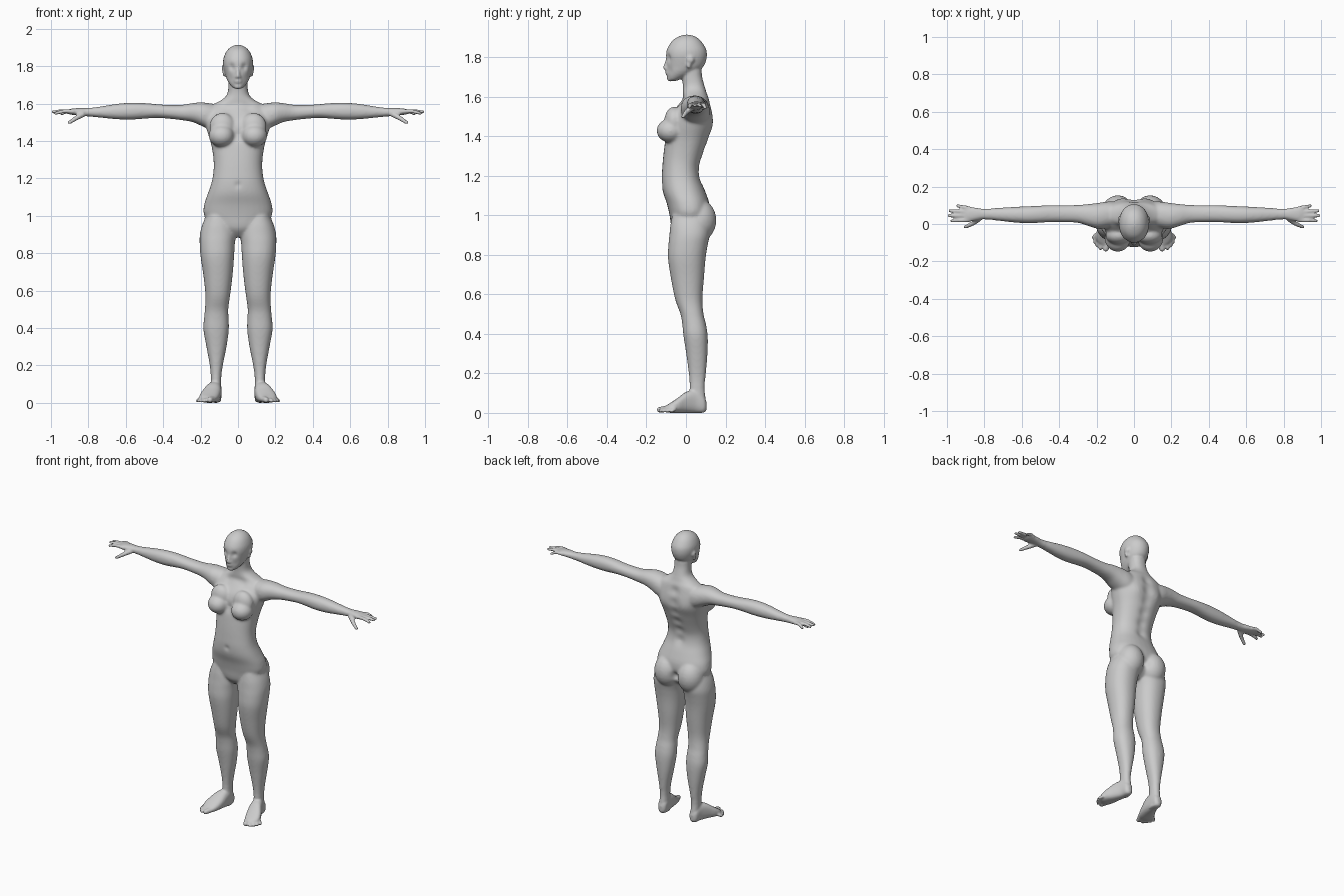
import bpy, bmesh
from math import cos, sin, pi, tau, exp, copysign
from mathutils import Vector

bm = bmesh.new()


def spline(pts, steps):
    """Smoothly interpolate tuples with a Catmull-Rom spline."""
    out = []
    for i in range(len(pts) - 1):
        four = (pts[max(i - 1, 0)], pts[i], pts[i + 1], pts[min(i + 2, len(pts) - 1)])
        for k in range(steps):
            t = k / steps
            out.append([0.5 * (2 * b + (c - a) * t + (2 * a - 5 * b + 4 * c - d) * t * t
                               + (3 * b - a - 3 * c + d) * t ** 3) for a, b, c, d in zip(*four)])
    return out + [list(pts[-1])]


def shell(rings, mirror):
    """Closed skin over rings of points, optionally with a mirrored twin."""
    n = len(rings[0])
    for side in ((1, -1) if mirror else (1,)):
        rows = [[bm.verts.new((x * side, y, z)) for x, y, z in ring] for ring in rings]
        for r, q in zip(rows, rows[1:]):
            for i in range(n):
                bm.faces.new((r[i], r[(i + 1) % n], q[(i + 1) % n], q[i]))
        bm.faces.new(rows[0])
        bm.faces.new(rows[-1])


def loft(stations, order, mirror=True, power=2.2, n=32):
    """Stations are (t, a_min, a_max, b_min, b_max); order maps (t, a, b) to xyz."""
    rings = []
    for t, a0, a1, b0, b1 in spline(stations, 4):
        ring = []
        for i in range(n):
            c, s = cos(tau * i / n), sin(tau * i / n)
            a = (a0 + a1) / 2 + (a1 - a0) / 2 * copysign(abs(c) ** (2 / power), c)
            b = (b0 + b1) / 2 + (b1 - b0) / 2 * copysign(abs(s) ** (2 / power), s)
            ring.append([(t, a, b)[k] for k in order])
        rings.append(ring)
    shell(rings, mirror)


def blob(centre, radii, n=24):
    """Ellipsoid, mirrored when it is off the centre line."""
    (x, y, z), (rx, ry, rz) = centre, radii
    angles = [pi * (j + .3) / (n // 2 + .6) - pi / 2 for j in range(n // 2 + 1)]
    shell([[(x + rx * cos(f) * cos(tau * i / n), y + ry * cos(f) * sin(tau * i / n), z + rz * sin(f))
            for i in range(n)] for f in angles], x != 0)


def digit(*pts):
    """Rounded tapering finger or toe through (x, y, z, r) points."""
    path = [(Vector(p[:3]), p[3]) for p in spline(pts, 4)]
    d = (path[-1][0] - path[0][0]).normalized()
    u = d.orthogonal().normalized()
    w = d.cross(u)
    tip, r = path[-1]
    path += [(tip + d * r * sin(f), r * cos(f)) for f in (.4, .8, 1.2, 1.45)]
    shell([[c + r * (u * cos(tau * i / 12) + w * sin(tau * i / 12)) for i in range(12)]
           for c, r in path], pts[0][0] != 0)


# Torso and neck: z, half width, front y, back y
torso = [(.885, .03, -.03, .05), (.93, .12, -.07, .10), (1.0, .18, -.083, .118),
         (1.06, .181, -.097, .118), (1.12, .161, -.117, .098), (1.18, .141, -.123, .075),
         (1.24, .131, -.12, .069), (1.30, .131, -.115, .085), (1.38, .143, -.105, .113),
         (1.45, .164, -.095, .131), (1.51, .178, -.075, .134), (1.555, .172, -.042, .126),
         (1.59, .14, -.016, .117), (1.612, .10, -.016, .107), (1.635, .069, -.016, .10),
         (1.66, .055, -.016, .092), (1.70, .051, -.02, .082), (1.74, .051, -.02, .078),
         (1.78, .045, -.01, .07)]
loft([(z, -w, w, f, b) for z, w, f, b in torso], (1, 2, 0), False, 2.3)

# Head
head = [(1.68, .018, -.086, -.05), (1.69, .033, -.092, -.025), (1.71, .049, -.095, .02),
        (1.73, .060, -.096, .055), (1.75, .067, -.097, .086), (1.78, .075, -.099, .101),
        (1.81, .080, -.101, .106), (1.84, .078, -.096, .102), (1.87, .067, -.08, .085),
        (1.89, .053, -.062, .068), (1.905, .034, -.036, .046), (1.914, .01, -.01, .018)]
loft([(z, -w, w, f, b) for z, w, f, b in head], (1, 2, 0), False, 2.1)

# Nose, lips, chin, ears
digit((0, -.094, 1.797, .006), (0, -.101, 1.77, .008), (0, -.107, 1.748, .0105))
blob((.011, -.098, 1.742), (.008, .01, .007))
blob((0, -.094, 1.724), (.022, .011, .005))
blob((0, -.093, 1.714), (.02, .011, .006))
blob((0, -.08, 1.692), (.024, .017, .015))
blob((.077, .022, 1.788), (.010, .019, .021))
blob((.074, .014, 1.763), (.009, .012, .02))

# Breasts and buttocks
blob((.087, -.078, 1.428), (.07, .071, .061))
blob((.083, -.06, 1.475), (.07, .05, .075))
blob((.086, .068, .975), (.086, .086, .105))

# Arms: x, range in y, range in z
loft([(.06, 0, .11, 1.47, 1.58), (.13, -.02, .12, 1.455, 1.598), (.19, -.026, .113, 1.478, 1.606),
      (.24, -.012, .107, 1.5, 1.603), (.30, .006, .102, 1.511, 1.593), (.38, .01, .1, 1.52, 1.593),
      (.44, .01, .1, 1.523, 1.597), (.50, .007, .098, 1.519, 1.603), (.57, .004, .095, 1.514, 1.605),
      (.65, .009, .091, 1.516, 1.598), (.73, .018, .086, 1.524, 1.585), (.80, .025, .081, 1.531, 1.576),
      (.84, .02, .086, 1.535, 1.576), (.88, .012, .092, 1.539, 1.574), (.905, .012, .093, 1.543, 1.569),
      (.915, .02, .085, 1.547, 1.565)], (0, 1, 2))

# Fingers and thumb
for y0, y1, tip, z1 in ((.021, .017, .975, 1.548), (.043, .045, .99, 1.556),
                        (.064, .071, .985, 1.555), (.084, .097, .943, 1.545)):
    digit((.88, y0, 1.557, .0115), ((.88 + tip) / 2, (y0 + y1) / 2, 1.559, .0105), (tip, y1, z1, .009))
digit((.825, .03, 1.545, .016), (.868, .0, 1.52, .0125), (.902, -.016, 1.498, .0095))

# Legs: z, range in x, range in y
loft([(1.0, .04, .17, -.07, .11), (.95, .02, .192, -.079, .118), (.9, .011, .204, -.084, .12),
      (.85, .017, .205, -.089, .11), (.78, .021, .2, -.091, .099), (.68, .029, .185, -.076, .091),
      (.575, .042, .174, -.055, .083), (.5, .052, .177, -.028, .089), (.45, .05, .182, -.019, .101),
      (.39, .049, .185, -.013, .11), (.3, .061, .169, .001, .109), (.2, .081, .151, .014, .101),
      (.13, .09, .145, .019, .094), (.08, .089, .145, .015, .098), (.04, .088, .145, .01, .101),
      (.004, .092, .14, .02, .096)], (1, 2, 0))

# Feet: y, range in x, range in z
loft([(.104, .105, .13, .015, .055), (.09, .09, .145, .001, .085), (.05, .087, .155, 0, .115),
      (0, .089, .178, 0, .106), (-.04, .096, .2, 0, .077), (-.075, .107, .207, 0, .053),
      (-.1, .118, .192, .003, .038), (-.115, .125, .165, .006, .03)], (1, 0, 2), power=2.5)

# Toes
for x0, y0, x1, y1, r in ((.138, -.1, .15, -.133, .0155), (.165, -.1, .18, -.13, .0105),
                          (.181, -.09, .198, -.115, .010), (.194, -.075, .211, -.095, .010),
                          (.203, -.055, .218, -.072, .0095)):
    digit((x0, y0, .02, r * 1.1), (x1, y1, r, r))

# Fuse all parts into one continuous skin
bmesh.ops.recalc_face_normals(bm, faces=bm.faces)
mesh = bpy.data.meshes.new("parts")
bm.to_mesh(mesh)
bm.free()
body = bpy.data.objects.new("body", mesh)
bpy.context.collection.objects.link(body)
fuse = body.modifiers.new("fuse", 'REMESH')
fuse.mode = 'VOXEL'
fuse.voxel_size = .0065
deps = bpy.context.evaluated_depsgraph_get()
skin = bpy.data.meshes.new_from_object(body.evaluated_get(deps))
body.modifiers.clear()
body.data = skin

# Soft pushes, mirrored: centre, radius, move in y
pushes = [((.034, -.09, 1.796), .017, .013), ((.034, -.08, 1.796), .009, -.006),   # eyes
          ((.045, -.085, 1.73), .018, .004),                                        # cheeks
          ((0, -.125, 1.165), .012, .012),                                          # navel
          ((.08, .125, 1.46), .05, .010),                                           # shoulder blades
          ((.055, -.02, 1.565), .025, .008),                                        # collar hollows
          ((0, .12, .97), .022, -.025), ((0, -.1, 1.43), .03, .012)]                # clefts
pushes += [((0, .07 + .012 * i, 1.2 + .07 * i), .03, -.012) for i in range(6)]      # spine
for v in skin.vertices:
    x, y, z = abs(v.co.x), v.co.y, v.co.z
    if x < .2 and z > .9:
        for (cx, cy, cz), r, d in pushes:
            if abs(z - cz) < 2.2 * r:
                v.co.y += d * exp(-((x - cx) ** 2 + (y - cy) ** 2 + (z - cz) ** 2) / r ** 2)

# Strong blending on trunk and limbs, light smoothing on face, hands and feet
group = body.vertex_groups.new(name="blend")
group.add([v.index for v in skin.vertices if abs(v.co.x) < .78 and .14 < v.co.z < 1.65], 1, 'REPLACE')
blend = body.modifiers.new("blend", 'SMOOTH')
blend.vertex_group = "blend"
blend.iterations = 12
fine = body.modifiers.new("fine", 'SMOOTH')
fine.iterations = 3
skin.shade_smooth()
